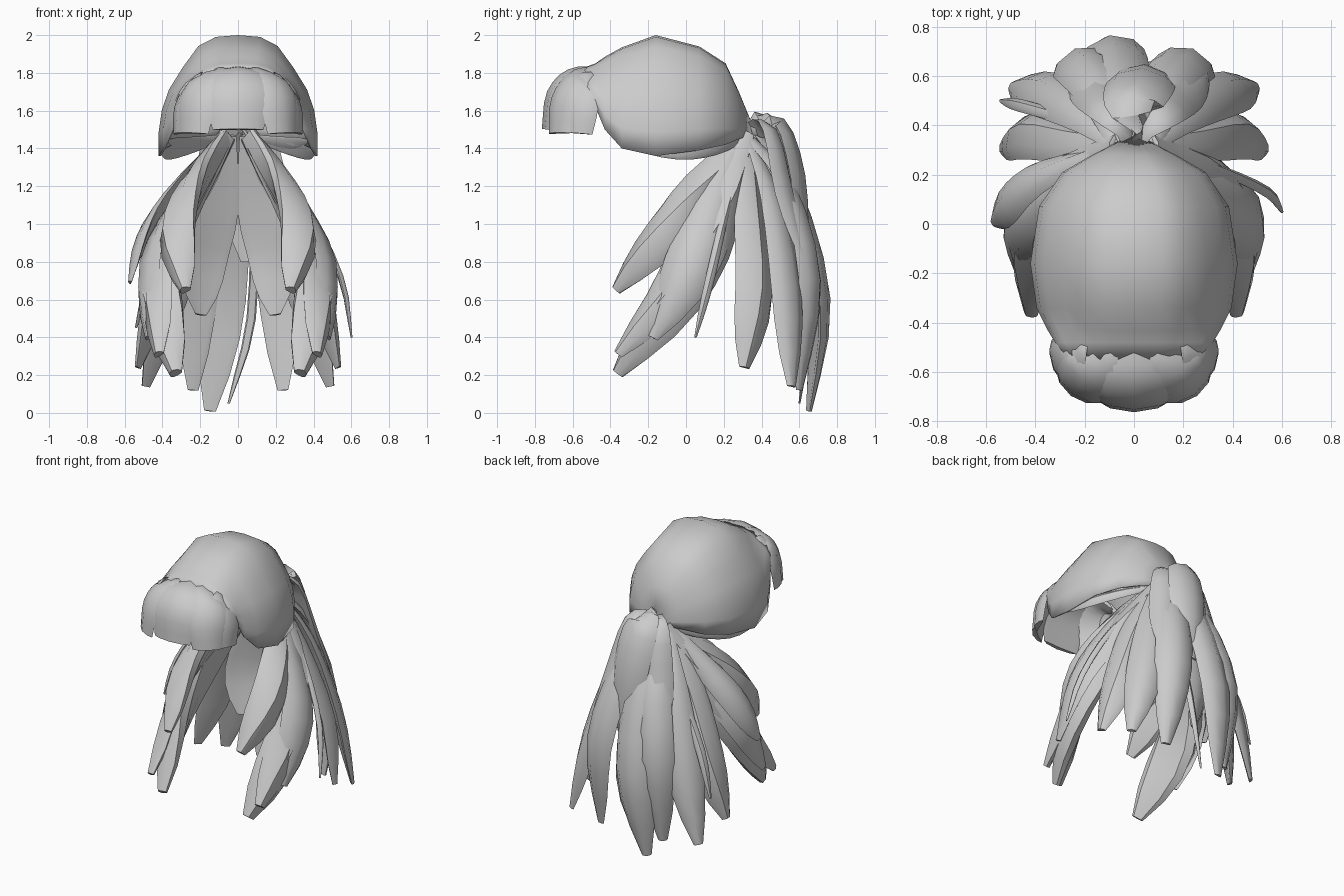
import bpy, bmesh, math
from mathutils import Vector

if "Cube" in bpy.data.objects:
    bpy.data.objects.remove(bpy.data.objects["Cube"])


def finish(bm, name, angle=40):
    bmesh.ops.recalc_face_normals(bm, faces=bm.faces)
    me = bpy.data.meshes.new(name)
    bm.to_mesh(me)
    bm.free()
    for p in me.polygons:
        p.use_smooth = True
    me.set_sharp_from_angle(angle=math.radians(angle))
    ob = bpy.data.objects.new(name, me)
    bpy.context.collection.objects.link(ob)
    return ob


def spline(pts, t):
    """Catmull-Rom point at t in 0..1"""
    n = len(pts) - 1
    i = min(int(t * n), n - 1)
    u = t * n - i
    b, c = pts[i], pts[i + 1]
    a = pts[i - 1] if i else b * 2 - c
    d = pts[i + 2] if i + 2 <= n else c * 2 - b
    return 0.5 * (2 * b + (c - a) * u + (2 * a - 5 * b + 4 * c - d) * u ** 2
                  + (3 * b - a - 3 * c + d) * u ** 3)


def sample(vals, t):
    f = t * (len(vals) - 1)
    i = min(int(f), len(vals) - 2)
    return vals[i] + (vals[i + 1] - vals[i]) * (f - i)


TAIL = [.35, .6, .85, 1, 1, .85, .25]
FRINGE = [.8, .92, 1, 1, 1, .85]


def lock(name, pts, width, thick, axis_y, taper=TAIL, curl=.16, steps=9, sides=8):
    """Flattened lock of hair, curled round a vertical axis at (0, axis_y)"""
    pts = [Vector(p) for p in pts]
    bm = bmesh.new()
    rings = []
    for k in range(steps + 1):
        t = k / steps
        p = spline(pts, t)
        tan = (spline(pts, min(t + .02, 1)) - spline(pts, max(t - .02, 0))).normalized()
        out = Vector((p.x, p.y - axis_y, 0)).normalized() + Vector((0, 0, .4))
        n = (out - tan * out.dot(tan)).normalized()
        b = tan.cross(n)
        f = sample(taper, t)
        w, th = width * f / 2, thick * (.1 + .9 * f) / 2
        ring = []
        for j in range(sides):
            a = 2 * math.pi * j / sides
            c = math.cos(a)
            ring.append(bm.verts.new(p + b * w * c + n * (th * math.sin(a) - curl * 2 * w * (c * c - .5))))
        rings.append(ring)
    for r, q in zip(rings, rings[1:]):
        for j in range(sides):
            m = (j + 1) % sides
            bm.faces.new((r[j], r[m], q[m], q[j]))
    bm.faces.new(rings[0])
    bm.faces.new(rings[-1])
    return finish(bm, name)


def flip(pts, s):
    return [(x * s, y, z) for x, y, z in pts]


# Skull cap: sections along y (y, half width, top z, rim z)
sections = [(.35, .03, 1.53, 1.47), (.28, .17, 1.70, 1.45), (.21, .29, 1.85, 1.42),
            (.07, .385, 1.94, 1.39), (-.16, .42, 2.0, 1.36), (-.34, .395, 1.935, 1.40),
            (-.43, .35, 1.885, 1.50), (-.48, .32, 1.85, 1.62), (-.55, .28, 1.825, 1.66)]
half = [(0, 1), (.28, .985), (.5, .91), (.70, .73), (.87, .55), (.96, .38), (1, .2), (1, 0)]
arc = [(-x, z) for x, z in reversed(half[1:])] + half
bm = bmesh.new()
rows = [[bm.verts.new((w * fx, y, b + fz * (t - b))) for fx, fz in arc] for y, w, t, b in sections]
for r, q in zip(rows, rows[1:]):
    for j in range(len(arc) - 1):
        bm.faces.new((r[j], r[j + 1], q[j + 1], q[j]))
cap = finish(bm, "hair_cap", 50)
sol = cap.modifiers.new("thickness", 'SOLIDIFY')
sol.thickness = .012
sol.offset = -1

# Fringe: centre locks, then mirrored side locks
lock("fringe_centre", [(0, -.48, 1.81), (0, -.61, 1.79), (0, -.705, 1.69), (0, -.735, 1.50)],
     .32, .04, -.3, FRINGE, .08)
for s, tag in ((1, "right"), (-1, "left")):
    lock("fringe_inner_" + tag, flip([(.13, -.48, 1.785), (.18, -.585, 1.765), (.22, -.655, 1.66),
         (.24, -.675, 1.48)], s), .23, .04, -.35, FRINGE, .1)
    lock("fringe_outer_" + tag, flip([(.22, -.46, 1.73), (.255, -.53, 1.715), (.295, -.565, 1.62),
         (.305, -.58, 1.48)], s), .21, .04, -.45, FRINGE, .08)
    # Strands sweeping under the cap rim back to the tie
    lock("rim_strand_" + tag, flip([(.05, .32, 1.47), (.22, .2, 1.42), (.35, .02, 1.385),
         (.405, -.2, 1.38)], s), .09, .03, -.1)
    lock("nape_strand_" + tag, flip([(.04, .33, 1.47), (.19, .22, 1.44), (.30, .08, 1.43),
         (.37, -.1, 1.44)], s), .07, .03, -.1)

# Ponytail: mirrored locks (two mid points, tip, width, thickness), starting at the tie
tie = (.06, .32, 1.47)
paired = {
    "front_upper": ((.23, .09, 1.20), (.32, -.12, .94), (.28, -.37, .65), .25, .15),
    "side_outer": ((.31, .17, 1.10), (.46, .02, .78), (.47, -.18, .40), .29, .08),
    "front_lower": ((.31, .17, 1.02), (.40, -.06, .62), (.33, -.36, .21), .30, .18),
    "front_middle": ((.27, .14, 1.10), (.41, -.04, .70), (.42, -.36, .31), .26, .12),
    "inner_rear": ((.12, .40, 1.10), (.20, .40, .80), (.20, .34, .52), .30, .06),
    "rear_side": ((.25, .34, 1.10), (.42, .37, .65), (.53, .31, .24), .24, .08),
    "rear_corner": ((.21, .46, 1.12), (.36, .54, .65), (.49, .56, .14), .24, .07),
    "rear_inner": ((.12, .53, 1.20), (.22, .66, .70), (.24, .60, .12), .25, .07),
}
for name, (a, b, c, w, th) in paired.items():
    for s, tag in ((1, "right"), (-1, "left")):
        lock("tail_%s_%s" % (name, tag), flip([tie, a, b, c], s), w, th, .03)

# Ponytail: single locks and loose wisps
single = {
    "rear_centre": ((-.05, .55, 1.20), (-.09, .71, .60), (-.15, .65, .01), .26, .07),
    "crest": ((.0, .49, 1.53), (.03, .585, 1.25), (.05, .63, .80), .28, .05),
    "crest_left": ((-.08, .46, 1.49), (-.15, .54, 1.15), (-.25, .64, .70), .22, .05),
    "crest_right": ((.10, .45, 1.48), (.18, .53, 1.15), (.28, .64, .78), .22, .05),
    "flick_left": ((-.37, .20, 1.13), (-.50, .10, .92), (-.57, .01, .69), .20, .05),
    "wisp_right": ((.35, .22, 1.10), (.54, .13, .72), (.60, .05, .40), .05, .03),
    "wisp_rear": ((.08, .50, 1.10), (.07, .64, .50), (-.05, .60, .05), .05, .03),
    "wisp_corner": ((-.25, .42, 1.10), (-.45, .48, .75), (-.54, .50, .45), .06, .03),
}
for name, (a, b, c, w, th) in single.items():
    start = (math.copysign(.02, a[0]), .34, 1.51)
    lock("tail_" + name, [start, a, b, c], w, th, .03)
